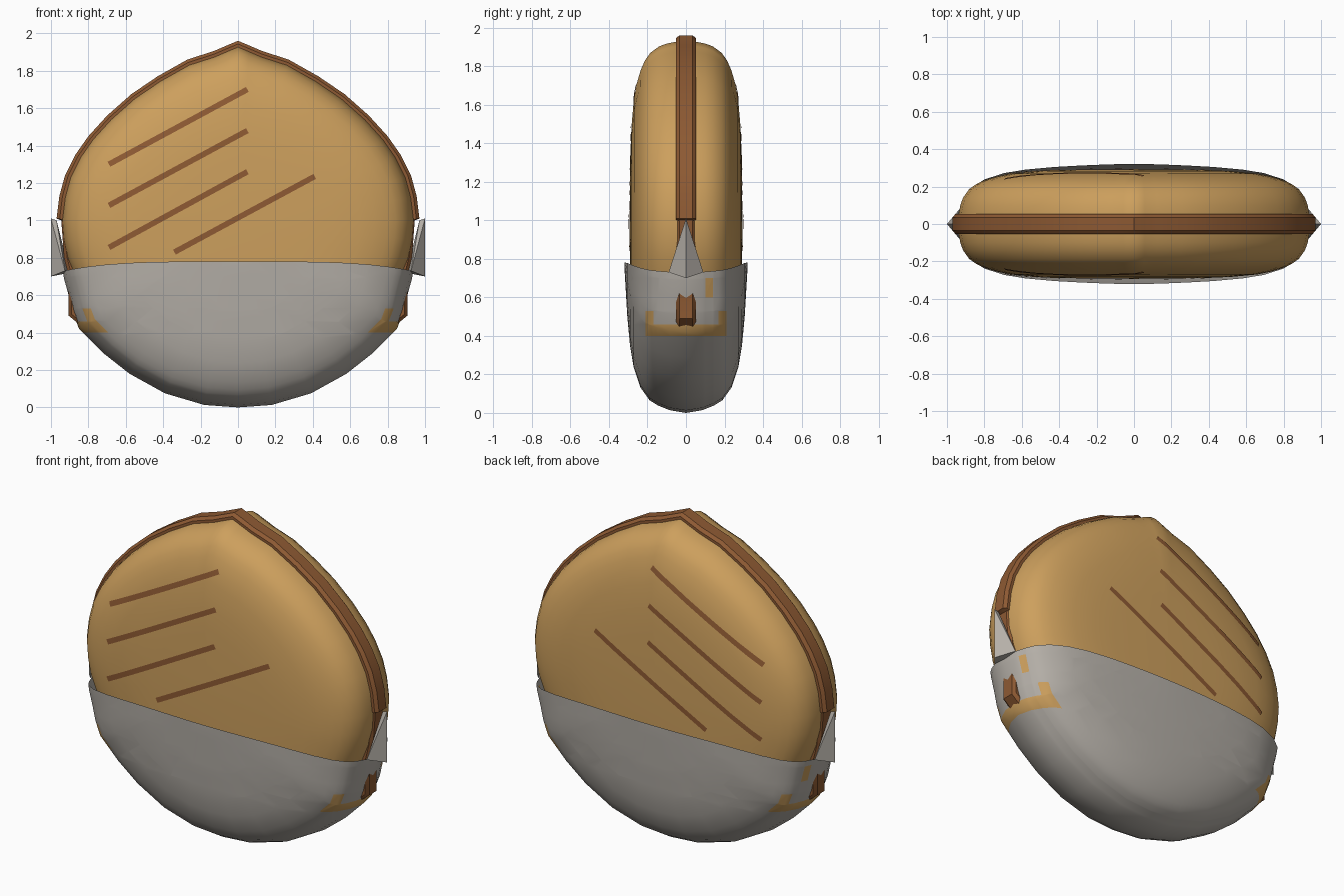
import bpy, bmesh, math
from mathutils import Vector
from mathutils.bvhtree import BVHTree

if "Cube" in bpy.data.objects:
    bpy.data.objects.remove(bpy.data.objects["Cube"])

CENTRE_Z = 0.95


def material(name, rgb):
    m = bpy.data.materials.new(name)
    m.diffuse_color = (*rgb, 1)
    m.use_nodes = True
    m.node_tree.nodes["Principled BSDF"].inputs["Base Color"].default_value = m.diffuse_color
    return m


TAN = material("baked tan", (0.61, 0.35, 0.11))
BROWN = material("filling brown", (0.27, 0.102, 0.033))
GREY = material("paper grey", (0.46, 0.43, 0.39))


def finish(bm, name, mats, angle=40):
    bmesh.ops.remove_doubles(bm, verts=bm.verts, dist=1e-4)
    bmesh.ops.recalc_face_normals(bm, faces=bm.faces)
    me = bpy.data.meshes.new(name)
    bm.to_mesh(me)
    bm.free()
    ob = bpy.data.objects.new(name, me)
    bpy.context.collection.objects.link(ob)
    for m in mats:
        me.materials.append(m)
    bpy.ops.object.select_all(action='DESELECT')
    ob.select_set(True)
    bpy.context.view_layer.objects.active = ob
    bpy.ops.object.shade_smooth_by_angle(angle=math.radians(angle))
    return ob


def disc(half, profile):
    """Disc from a half outline (x, z), top to bottom, and (scale, depth) rings."""
    outline = half + [(-x, z) for x, z in half[-2:0:-1]]
    n = len(outline)
    bm = bmesh.new()
    rings = [(s, -y) for s, y in profile[::-1]] + list(profile)
    loops = []
    for s, y in rings:
        if s == 0:
            loops.append([bm.verts.new((0, y, CENTRE_Z))] * n)
        else:
            loops.append([bm.verts.new((x * s, y, CENTRE_Z + (z - CENTRE_Z) * s))
                          for x, z in outline])
    for a, b in zip(loops, loops[1:]):
        for i in range(n):
            j = (i + 1) % n
            quad = list(dict.fromkeys((a[i], a[j], b[j], b[i])))
            bm.faces.new(quad)
    bmesh.ops.remove_doubles(bm, verts=bm.verts, dist=1e-4)
    bmesh.ops.recalc_face_normals(bm, faces=bm.faces)
    return bm


# Upper outline shared by the filling and, drawn in a little, the bun
upper = [(0, 1.96), (0.06, 1.935), (0.13, 1.905), (0.27, 1.86), (0.43, 1.77), (0.57, 1.675),
         (0.70, 1.56), (0.80, 1.45), (0.87, 1.35), (0.925, 1.24), (0.955, 1.13), (0.97, 1.01)]

# Bun
bun_half = [(x * 0.967, CENTRE_Z + (z - CENTRE_Z) * 0.967) for x, z in upper]
bun_half += [(0.93, 0.90), (0.91, 0.80), (0.865, 0.69), (0.79, 0.50), (0.68, 0.36),
             (0.50, 0.20), (0.25, 0.10), (0, 0.07)]
bun_profile = [(1, 0.05), (0.99, 0.10), (0.975, 0.14), (0.94, 0.186), (0.90, 0.213),
               (0.85, 0.235), (0.78, 0.255), (0.70, 0.27), (0.55, 0.283), (0.40, 0.289), (0, 0.293)]
bm = disc(bun_half, bun_profile)
surface = BVHTree.FromBMesh(bm)
finish(bm, "bun", [TAN], 50)

# Filling, standing slightly proud of the bun
fill_half = upper + [(0.945, 1.0), (0.93, 0.80), (0.905, 0.70), (0.905, 0.49),
                     (0.82, 0.42), (0.50, 0.20), (0, 0.10)]
finish(disc(fill_half, [(1, 0.035), (0.983, 0.053), (0, 0.053)]), "filling", [BROWN])

# Grill marks laid on both faces of the bun
marks = [((-0.69, 1.30), (0.05, 1.70)), ((-0.69, 1.08), (0.05, 1.48)),
         ((-0.69, 0.855), (0.05, 1.26)), ((-0.34, 0.83), (0.41, 1.235))]
bm = bmesh.new()
for side in (-1, 1):
    for p, q in marks:
        p, q = Vector(p), Vector(q)
        d = (q - p).normalized()
        across = Vector((-d.y, d.x)) * 0.015
        rows = []
        for i in range(25):
            row = []
            for k in (-1, 0, 1):
                c = p.lerp(q, i / 24) + across * k
                hit = surface.ray_cast(Vector((c.x, side, c.y)), Vector((0, -side, 0)))[0]
                row.append(bm.verts.new((c.x, hit.y + side * 0.005, c.y)))
            rows.append(row)
        for a, b in zip(rows, rows[1:]):
            for k in (0, 1):
                quad = (a[k], a[k + 1], b[k + 1], b[k])
                bm.faces.new(quad if side < 0 else quad[::-1])
finish(bm, "grill_marks", [BROWN])

# Paper wrapper: a larger disc, cut open along the top
wrap_half = [(0, 1.9), (0.6, 1.7), (0.92, 1.2), (0.945, 0.85), (0.93, 0.73), (0.905, 0.62),
             (0.885, 0.52), (0.85, 0.42), (0.72, 0.29), (0.58, 0.18), (0.39, 0.075),
             (0.18, 0.013), (0, 0)]
wrap_profile = [(1, 0), (0.985, 0.085), (0.96, 0.145), (0.93, 0.19), (0.86, 0.237), (0.75, 0.272),
                (0.63, 0.291), (0.47, 0.305), (0.20, 0.32), (0, 0.322)]
bm = disc(wrap_half, wrap_profile)


def cut(co, normal, clear=False):
    bmesh.ops.bisect_plane(bm, geom=bm.verts[:] + bm.edges[:] + bm.faces[:], dist=1e-5,
                           plane_co=co, plane_no=normal, clear_outer=clear)


cut((0, 0, 0.78), (0, 0, 1), True)
for v in bm.verts:
    v.co.z -= 0.05 * (abs(v.co.x) / 0.93) ** 4 * max(0, (v.co.z - 0.45) / 0.33)

# Openings in the paper, showing the bun at each side
for z in (0.40, 0.46, 0.53, 0.60, 0.70):
    cut((0, 0, z), (0, 0, 1))
for y in (-0.21, -0.17, 0.10, 0.14, 0.17, 0.21):
    cut((0, y, 0), (0, 1, 0))
for f in bm.faces:
    c = f.calc_center_median()
    if abs(c.x) > 0.70:
        band = 0.40 < c.z < 0.46 and abs(c.y) < 0.21
        end = 0.46 < c.z < 0.53 and 0.17 < abs(c.y) < 0.21
        tear = 0.60 < c.z < 0.70 and 0.10 < c.y < 0.14
        f.material_index = int(band or end or tear)
finish(bm, "wrapper", [GREY, TAN])

# Pinched paper corners
for side, label in ((-1, "left"), (1, "right")):
    bm = bmesh.new()
    tip, inner, foot, back, front, root = [bm.verts.new((side * x, y, z)) for x, y, z in (
        (1.0, 0, 1.01), (0.97, 0, 1.0), (1.0, 0, 0.70),
        (0.925, 0.09, 0.73), (0.925, -0.09, 0.73), (0.90, 0, 0.72))]
    for tri in ((tip, foot, back), (tip, front, foot), (tip, back, inner), (tip, inner, front),
                (foot, root, back), (foot, front, root), (inner, back, root), (inner, root, front)):
        bm.faces.new(tri)
    finish(bm, label + "_wrapper_corner", [GREY], 20)
